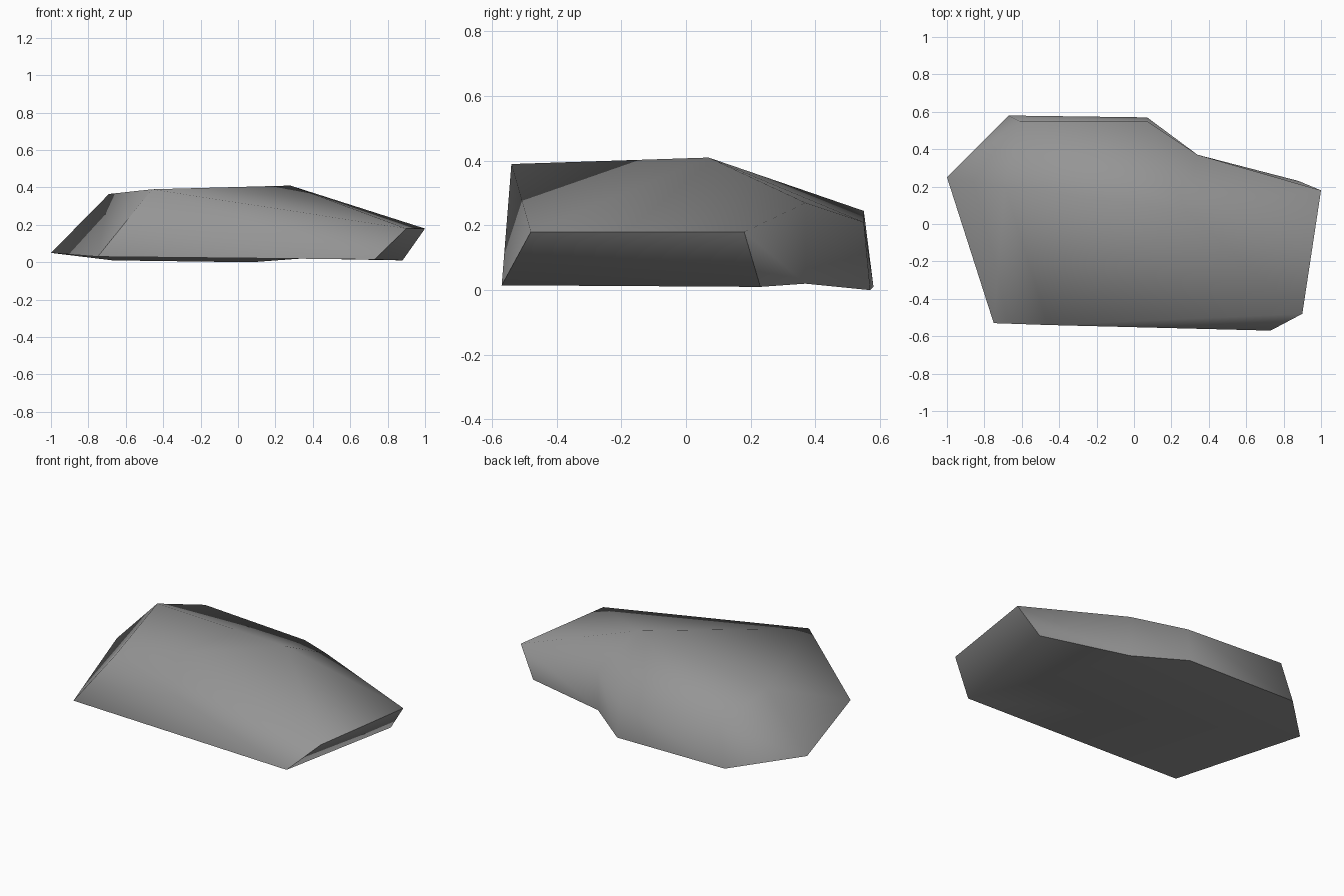
import bpy
import bmesh
import math

default_cube = bpy.data.objects.get("Cube")
if default_cube:
    bpy.data.objects.remove(default_cube, do_unlink=True)

# Corners of the boulder: capitals on the base outline, small letters above
corners = {
    "A": (-1, .25, .05), "B": (-.67, .58, .01), "C": (.07, .57, 0),
    "D": (.34, .37, .02), "E": (.88, .23, .01), "G": (.73, -.57, .015),
    "H": (-.75, -.53, .03),
    "b": (-.61, .55, .245), "c": (.07, .55, .21), "d": (.34, .37, .27),
    "m": (1, .18, .18), "f": (.9, -.48, .18),
    "l": (-.69, .2, .365), "p": (-.46, -.54, .39), "q": (.28, .07, .41),
}

base = ["HABCDEG"]
back_walls = ["ABb", "BCcb", "CDdc", "DEmd"]
end_walls = ["EGf", "Efm", "HAl", "Abl"]
front_wall = ["Hlp", "HGp", "Gfp"]
crown = ["pfq", "fmq", "qmd", "qdc", "qcb", "qbl", "pql"]

# Boulder body
bm = bmesh.new()
verts = {name: bm.verts.new(co) for name, co in corners.items()}
for face in base + back_walls + end_walls + front_wall + crown:
    bm.faces.new([verts[name] for name in face])
bmesh.ops.recalc_face_normals(bm, faces=bm.faces)
mesh = bpy.data.meshes.new("boulder")
bm.to_mesh(mesh)
bm.free()
boulder = bpy.data.objects.new("boulder", mesh)
bpy.context.scene.collection.objects.link(boulder)

# Grey stone
stone = bpy.data.materials.new("grey stone")
stone.use_nodes = True
colour = (.3, .3, .3, 1)
stone.diffuse_color = colour
shader = next(n for n in stone.node_tree.nodes if n.type == "BSDF_PRINCIPLED")
shader.inputs["Base Color"].default_value = colour
shader.inputs["Roughness"].default_value = .9
mesh.materials.append(stone)

# Soft shading over the crown, crisp rim round the base
bpy.ops.object.select_all(action="DESELECT")
boulder.select_set(True)
bpy.context.view_layer.objects.active = boulder
bpy.ops.object.shade_smooth_by_angle(angle=math.radians(75))
